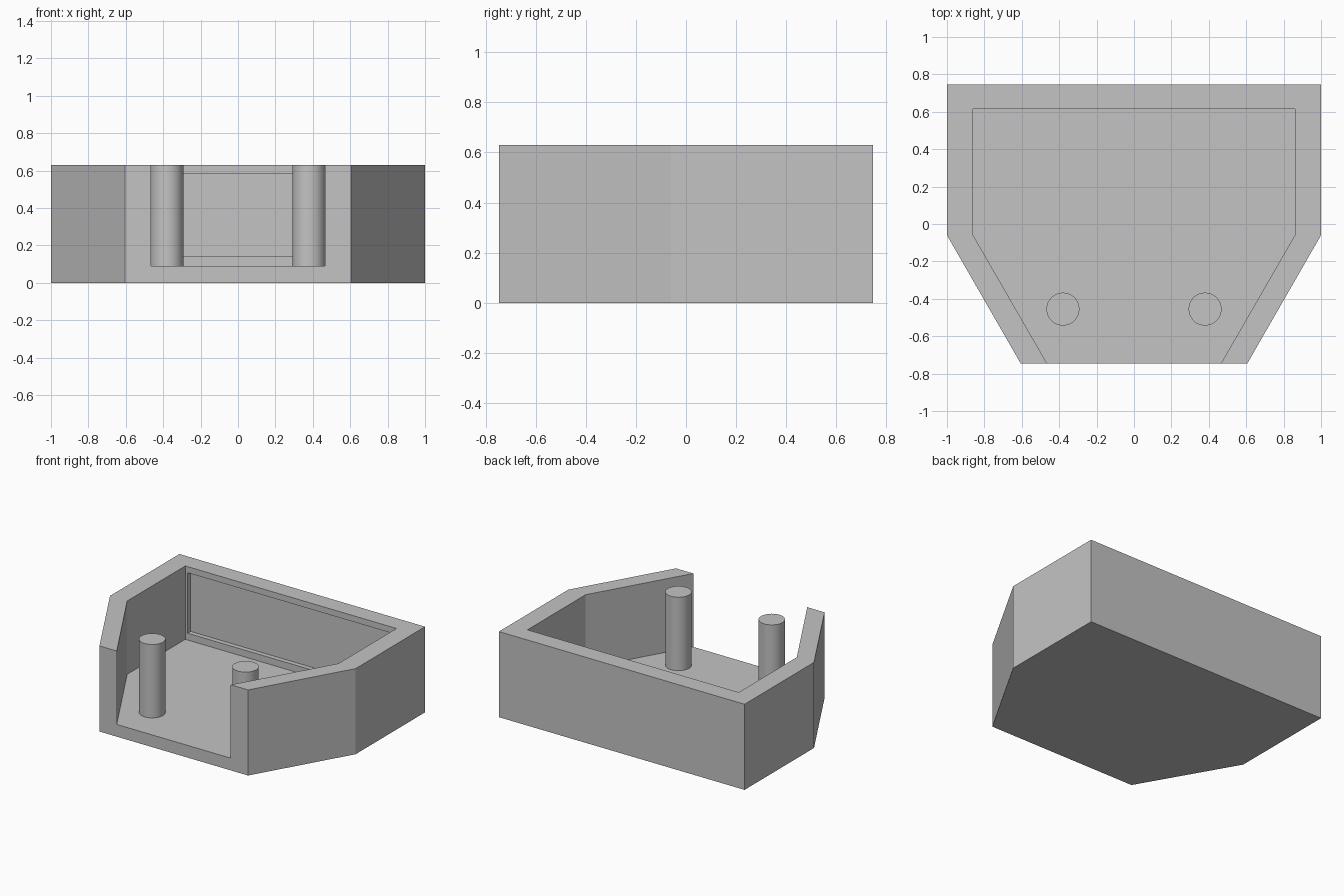
import bpy
import bmesh

cube = bpy.data.objects.get("Cube")
if cube:
    bpy.data.objects.remove(cube, do_unlink=True)

HEIGHT = 0.63
FLOOR = 0.09
FRONT, BACK, BEND = -0.747, 0.747, -0.06

grey = bpy.data.materials.new("plain grey")
grey.use_nodes = True
grey.diffuse_color = (0.55, 0.55, 0.55, 1)
grey.node_tree.nodes["Principled BSDF"].inputs["Base Color"].default_value = grey.diffuse_color


def prism(name, half, bottom, top):
    """Extrude a left-right symmetric outline, given by its +x half."""
    outline = half + [(-x, y) for x, y in reversed(half)]
    bm = bmesh.new()
    face = bm.faces.new([bm.verts.new((x, y, bottom)) for x, y in outline])
    new = bmesh.ops.extrude_face_region(bm, geom=[face])["geom"]
    verts = [v for v in new if isinstance(v, bmesh.types.BMVert)]
    bmesh.ops.translate(bm, verts=verts, vec=(0, 0, top - bottom))
    bmesh.ops.recalc_face_normals(bm, faces=bm.faces)
    mesh = bpy.data.meshes.new(name)
    bm.to_mesh(mesh)
    bm.free()
    mesh.materials.append(grey)
    obj = bpy.data.objects.new(name, mesh)
    bpy.context.collection.objects.link(obj)
    return obj


def cut(target, cutter):
    """Subtract the cutter for good and remove it."""
    mod = target.modifiers.new("cut", 'BOOLEAN')
    mod.operation = 'DIFFERENCE'
    mod.solver = 'EXACT'
    mod.object = cutter
    bpy.context.view_layer.objects.active = target
    bpy.ops.object.modifier_apply(modifier=mod.name)
    bpy.data.objects.remove(cutter, do_unlink=True)


# Tray body with tapered front corners
tray = prism("tray", [(0.605, FRONT), (1, BEND), (1, BACK)], 0, HEIGHT)

# Inner space, open at the top and through the front
cut(tray, prism("cavity_cutter", [(0.347, -0.95), (0.86, BEND), (0.86, 0.615)], FLOOR, 0.9))

# Shallow panel recess inside the back wall
cut(tray, prism("recess_cutter", [(0.84, 0.5), (0.84, 0.65)], 0.14, 0.585))

# Two round posts near the front
for side, x in (("left", 0.38), ("right", -0.38)):
    bpy.ops.mesh.primitive_cylinder_add(
        vertices=48, radius=0.088, depth=HEIGHT - FLOOR,
        location=(x, -0.455, (HEIGHT + FLOOR) / 2))
    post = bpy.context.object
    post.name = side + "_post"
    post.data.materials.append(grey)
    bpy.ops.object.shade_smooth_by_angle()
